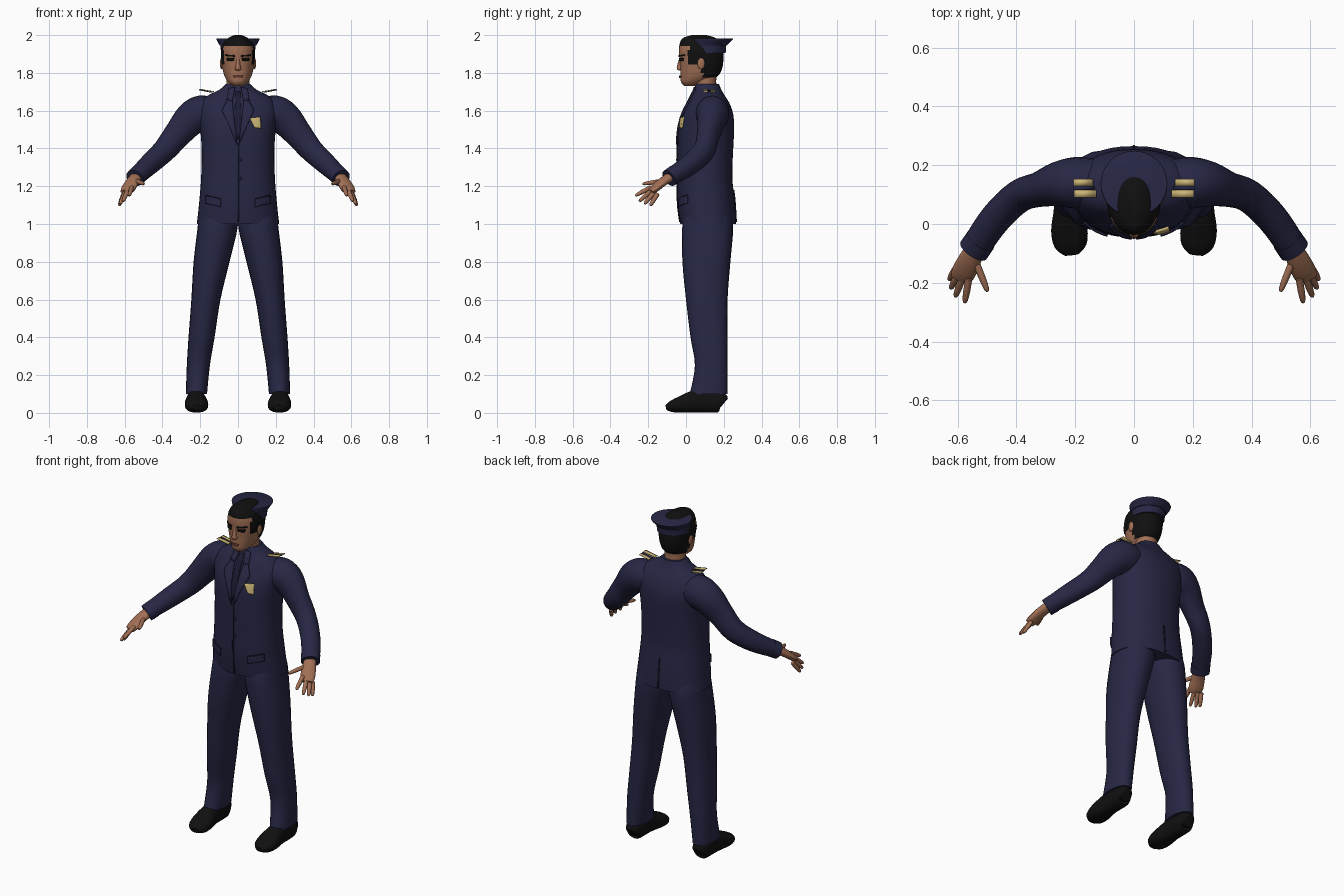
import bpy, bmesh, math
from mathutils import Vector
from mathutils.bvhtree import BVHTree

if "Cube" in bpy.data.objects:
    bpy.data.objects.remove(bpy.data.objects["Cube"])


def material(name, r, g, b):
    m = bpy.data.materials.new(name)
    m.use_nodes = True
    m.diffuse_color = (r, g, b, 1)
    bsdf = m.node_tree.nodes["Principled BSDF"]
    bsdf.inputs["Base Color"].default_value = (r, g, b, 1)
    bsdf.inputs["Roughness"].default_value = 0.8
    return m


NAVY = material("navy cloth", 0.02, 0.02, 0.06)
SEAM = material("dark navy seam", 0.011, 0.011, 0.034)
SKIN = material("skin", 0.36, 0.16, 0.09)
LIP = material("lip", 0.22, 0.08, 0.05)
BLACK = material("black", 0.005, 0.005, 0.005)
GOLD = material("gold", 0.6, 0.46, 0.18)


def build(name, verts, faces, *mats):
    me = bpy.data.meshes.new(name)
    me.from_pydata([tuple(v) for v in verts], [], faces)
    bm = bmesh.new()
    bm.from_mesh(me)
    bmesh.ops.recalc_face_normals(bm, faces=bm.faces)
    bm.to_mesh(me)
    bm.free()
    for m in mats:
        me.materials.append(m)
    ob = bpy.data.objects.new(name, me)
    bpy.context.collection.objects.link(ob)
    bpy.ops.object.select_all(action="DESELECT")
    ob.select_set(True)
    bpy.context.view_layer.objects.active = ob
    bpy.ops.object.shade_smooth_by_angle(angle=math.radians(40))
    return ob


def spline(rows, steps):
    """Smooth rows of numbers, passing through every row."""
    out = []
    for i in range(len(rows) - 1):
        a, b, c, d = (rows[min(max(i + k, 0), len(rows) - 1)] for k in (-1, 0, 1, 2))
        for s in range(steps):
            t = s / steps
            out.append([q + 0.5 * t * (r - p + t * (2 * p - 5 * q + 4 * r - w + t * (3 * (q - r) + w - p)))
                        for p, q, r, w in zip(a, b, c, d)])
    return out + [list(rows[-1])]


def loft(name, rows, *mats, upright=True, side=1, power=2.0, sides=24, steps=4):
    """Skin rows of (x, y, z, width radius, depth radius)."""
    rows = spline(rows, steps)
    mid = [Vector(r[:3]) for r in rows]
    verts = []
    for i, r in enumerate(rows):
        u, v = Vector((1, 0, 0)), Vector((0, 1, 0))
        if not upright:
            t = (mid[min(i + 1, len(mid) - 1)] - mid[max(i - 1, 0)]).normalized()
            u = t.cross(Vector((0, 0, 1))).normalized()
            v = u.cross(t)
        for k in range(sides):
            a = math.tau * k / sides
            c, s = (math.copysign(abs(f) ** (2 / power), f) for f in (math.cos(a), math.sin(a)))
            p = mid[i] + u * c * r[3] + v * s * r[4]
            verts.append((p.x * side, p.y, p.z))
    n, last = sides, (len(rows) - 1) * sides
    faces = [(i + k, i + (k + 1) % n, i + n + (k + 1) % n, i + n + k)
             for i in range(0, last, n) for k in range(n)]
    faces += [tuple(range(n)), tuple(range(last, last + n))]
    return build(name, verts, faces, *mats)


def body_rows(rows):
    """Turn (z, front, back, half width) into loft rows."""
    return [(0, (f + b) / 2, z, w, (b - f) / 2) for z, f, b, w in rows]


def patch(name, target, corners, mat, thick=0.006, back=False, side=1, n=6):
    """Thin plate wrapped over a target, from four (x, z) corners."""
    tree = BVHTree.FromPolygons([v.co for v in target.data.vertices],
                                [p.vertices for p in target.data.polygons])
    a, b, c, d = (Vector((x * side, z)) for x, z in corners)
    d_y = -1 if back else 1
    verts = []
    for i in range(n + 1):
        for j in range(n + 1):
            p = a.lerp(b, j / n).lerp(d.lerp(c, j / n), i / n)
            hit = tree.ray_cast(Vector((p.x, -d_y, p.y)), Vector((0, d_y, 0)))[0]
            verts.append((p.x, (hit.y if hit else 0) - d_y * thick / 2, p.y))
    m = n + 1
    faces = [(i * m + j, i * m + j + 1, i * m + j + m + 1, i * m + j + m)
             for i in range(n) for j in range(n)]
    ob = build(name, verts, faces, mat)
    mod = ob.modifiers.new("thickness", "SOLIDIFY")
    mod.thickness, mod.offset = thick, 0
    return ob


def blob(name, loc, size, mat):
    bpy.ops.mesh.primitive_uv_sphere_add(segments=16, ring_count=10, location=loc)
    ob = bpy.context.object
    ob.name, ob.scale = name, size
    ob.data.materials.append(mat)
    bpy.ops.object.shade_smooth()


# Jacket
jacket = loft("jacket", body_rows([
    (1.0, -0.03, 0.265, 0.218), (1.12, -0.045, 0.258, 0.205), (1.25, -0.045, 0.245, 0.195),
    (1.4, -0.045, 0.25, 0.193), (1.5, -0.04, 0.255, 0.2), (1.58, -0.02, 0.25, 0.21),
    (1.64, 0.01, 0.23, 0.2), (1.68, 0.03, 0.205, 0.16), (1.71, 0.045, 0.188, 0.1),
    (1.74, 0.05, 0.175, 0.066)]), NAVY, power=2.3, sides=40)
patch("tie", jacket, [(-0.012, 1.7), (0.012, 1.7), (0.022, 1.45), (-0.022, 1.45)], SEAM, 0.005)
patch("front_seam", jacket, [(-0.003, 1.43), (0.004, 1.43), (0.004, 1.01), (-0.003, 1.01)], SEAM, 0.005)
patch("back_vent", jacket, [(-0.004, 1.18), (0.004, 1.18), (0.004, 1.01), (-0.004, 1.01)], SEAM, 0.005, True)
patch("badge", jacket, [(0.062, 1.56), (0.118, 1.567), (0.12, 1.505), (0.088, 1.51)], GOLD, 0.009)
for z in (1.24, 1.34):
    blob("jacket_button", (0.012, -0.047, z), (0.008, 0.005, 0.008), SEAM)

# Neck and head
loft("neck", body_rows([(1.68, 0.06, 0.165, 0.06), (1.76, 0.045, 0.16, 0.06), (1.82, 0.04, 0.17, 0.06)]), SKIN)
head = loft("head", body_rows([
    (1.73, -0.008, 0.05, 0.026), (1.75, -0.026, 0.1, 0.05), (1.78, -0.029, 0.165, 0.07),
    (1.82, -0.03, 0.19, 0.082), (1.87, -0.034, 0.198, 0.089), (1.92, -0.037, 0.195, 0.089),
    (1.96, -0.032, 0.18, 0.075), (1.985, -0.015, 0.155, 0.052), (2.0, 0.03, 0.11, 0.02)]),
    SKIN, BLACK, power=2.2, sides=40, steps=6)
for f in head.data.polygons:
    x, y, z = f.center
    sideburn = y > 0.015 and z > 1.845
    f.material_index = int(z > 1.94 or sideburn or (y > 0.085 and z > 1.775))
loft("nose", [(0, -0.028, 1.88, 0.008, 0.006), (0, -0.034, 1.84, 0.012, 0.013),
              (0, -0.033, 1.82, 0.017, 0.015), (0, -0.03, 1.812, 0.008, 0.006)], SKIN, sides=12)
patch("mouth", head, [(-0.026, 1.785), (0.026, 1.785), (0.02, 1.773), (-0.02, 1.773)], LIP, 0.007)

# Cap, worn on the back of the head
loft("cap_band", [(0, 0.12, 1.905, 0.09, 0.09), (0, 0.12, 1.95, 0.093, 0.093)], NAVY, sides=32)
loft("cap_crown", [(0, 0.122, 1.945, 0.097, 0.095), (0, 0.136, 1.976, 0.113, 0.111),
                   (0, 0.136, 1.982, 0.112, 0.11)], NAVY, sides=32)
loft("cap_piping", [(0, 0.12, 1.945, 0.096, 0.096), (0, 0.12, 1.951, 0.096, 0.096)], SEAM, sides=32)

for side, label in ((1, "left"), (-1, "right")):
    # Face details
    patch(label + "_eye", head, [(0.02, 1.878), (0.06, 1.878), (0.055, 1.864), (0.024, 1.864)], BLACK, side=side)
    patch(label + "_brow", head, [(0.016, 1.893), (0.066, 1.897), (0.066, 1.889), (0.016, 1.885)], BLACK, side=side)
    blob(label + "_ear", (0.087 * side, 0.08, 1.85), (0.009, 0.02, 0.03), SKIN)

    # Lapels, collar and pocket flaps
    patch(label + "_lapel", jacket, [(0.035, 1.7), (0.085, 1.6), (0.06, 1.55), (0.006, 1.42)], NAVY, 0.009, side=side)
    patch(label + "_collar", jacket, [(0.015, 1.725), (0.05, 1.715), (0.06, 1.655), (0.03, 1.65)], NAVY, 0.009, side=side)
    patch(label + "_pocket_flap", jacket, [(0.09, 1.13), (0.17, 1.15), (0.172, 1.11), (0.09, 1.09)], NAVY, 0.009, side=side)
    patch(label + "_pocket_seam", jacket, [(0.09, 1.134), (0.17, 1.154), (0.17, 1.148), (0.09, 1.128)], SEAM, 0.009, side=side)

    # Shoulder boards
    for y0, y1, inner, mat in ((0.13, 0.153, 0.14, GOLD), (0.115, 0.13, 0.135, NAVY), (0.09, 0.115, 0.128, GOLD)):
        ob = build(label + "_shoulder_board", [
            (inner * side, y0, 1.699), (0.205 * side, y0, 1.712),
            (0.205 * side, y1, 1.712), (inner * side, y1, 1.699)], [(0, 1, 2, 3)], mat)
        ob.modifiers.new("thickness", "SOLIDIFY").thickness = 0.004

    # Sleeve and cuff
    loft(label + "_sleeve", [
        (0.11, 0.135, 1.59, 0.08, 0.075), (0.19, 0.14, 1.585, 0.088, 0.096), (0.25, 0.137, 1.555, 0.078, 0.09),
        (0.32, 0.118, 1.475, 0.06, 0.074), (0.39, 0.095, 1.39, 0.056, 0.064), (0.47, 0.02, 1.315, 0.054, 0.056),
        (0.54, -0.08, 1.25, 0.05, 0.045)], NAVY, upright=False, side=side)
    loft(label + "_cuff", [(0.522, -0.055, 1.266, 0.053, 0.049), (0.546, -0.09, 1.243, 0.053, 0.047)],
         NAVY, upright=False, side=side)

    # Hand
    loft(label + "_palm", [
        (0.535, -0.075, 1.255, 0.032, 0.026), (0.56, -0.125, 1.222, 0.039, 0.023),
        (0.58, -0.165, 1.188, 0.041, 0.02), (0.59, -0.188, 1.17, 0.034, 0.013)],
        SKIN, upright=False, side=side, sides=16)
    for finger, root, tip in (
            ("index", (0.562, -0.185, 1.195), (0.576, -0.268, 1.15)),
            ("middle", (0.583, -0.18, 1.18), (0.608, -0.248, 1.12)),
            ("ring", (0.597, -0.168, 1.168), (0.624, -0.22, 1.106)),
            ("little", (0.605, -0.15, 1.16), (0.629, -0.19, 1.097)),
            ("thumb", (0.54, -0.125, 1.228), (0.498, -0.23, 1.212))):
        a, b = Vector(root), Vector(tip)
        rows = [(*a.lerp(b, t), r, r) for t, r in ((0, 0.012), (0.5, 0.012), (0.9, 0.009), (1, 0.004))]
        loft(f"{label}_{finger}_finger", rows, SKIN, upright=False, side=side, sides=10, steps=2)

    # Trouser leg
    loft(label + "_trouser_leg", [
        (0.108, 0.115, 1.05, 0.1, 0.12), (0.108, 0.115, 0.98, 0.106, 0.135), (0.14, 0.108, 0.8, 0.095, 0.127),
        (0.17, 0.11, 0.6, 0.077, 0.11), (0.193, 0.122, 0.4, 0.069, 0.098),
        (0.21, 0.134, 0.25, 0.061, 0.087), (0.22, 0.12, 0.1, 0.056, 0.1)], NAVY, side=side, power=2.2)

    # Shoe
    loft(label + "_shoe", [
        (0.222, 0.2, 0.05, 0.03, 0.03), (0.222, 0.175, 0.06, 0.046, 0.057), (0.222, 0.06, 0.062, 0.05, 0.06),
        (0.22, -0.02, 0.046, 0.062, 0.045), (0.216, -0.075, 0.034, 0.054, 0.031),
        (0.213, -0.104, 0.028, 0.025, 0.014)], BLACK, upright=False, side=side, power=2.4)
